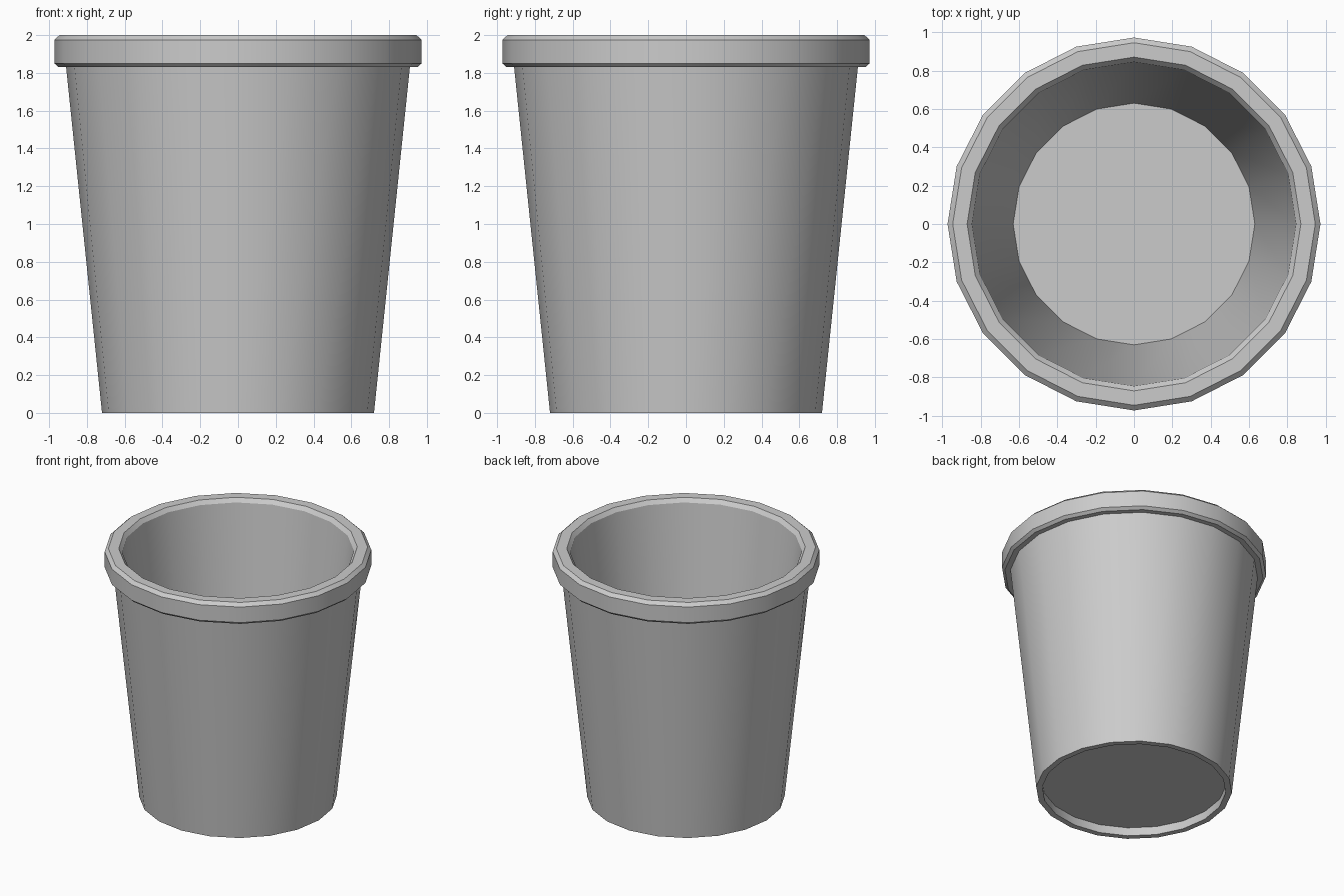
import bpy, bmesh
from math import cos, sin, tau, radians

if "Cube" in bpy.data.objects:
    bpy.data.objects.remove(bpy.data.objects["Cube"])

SIDES = 20

# closed-shell profile (radius, z): underside recess, outer wall, rim, inner wall, floor
profile = [
    (0.68, 0.07), (0.675, 0.0), (0.72, 0.0),
    (0.91, 1.83), (0.95, 1.83), (0.972, 1.85), (0.972, 1.975),
    (0.945, 2.0), (0.87, 2.0), (0.845, 1.97),
    (0.63, 0.12),
]

# cup body: lathe the profile and cap both floors
bm = bmesh.new()
rings = [[bm.verts.new((r * cos(tau * i / SIDES), r * sin(tau * i / SIDES), z))
          for i in range(SIDES)] for r, z in profile]
for a, b in zip(rings, rings[1:]):
    for i in range(SIDES):
        j = (i + 1) % SIDES
        bm.faces.new((a[i], a[j], b[j], b[i]))
bm.faces.new(rings[0][::-1])
bm.faces.new(rings[-1])
bmesh.ops.recalc_face_normals(bm, faces=bm.faces)

mesh = bpy.data.meshes.new("cup")
bm.to_mesh(mesh)
bm.free()
cup = bpy.data.objects.new("cup", mesh)
bpy.context.collection.objects.link(cup)

# smooth sides, sharp rim edges
bpy.context.view_layer.objects.active = cup
cup.select_set(True)
bpy.ops.object.shade_smooth_by_angle(angle=radians(30))
